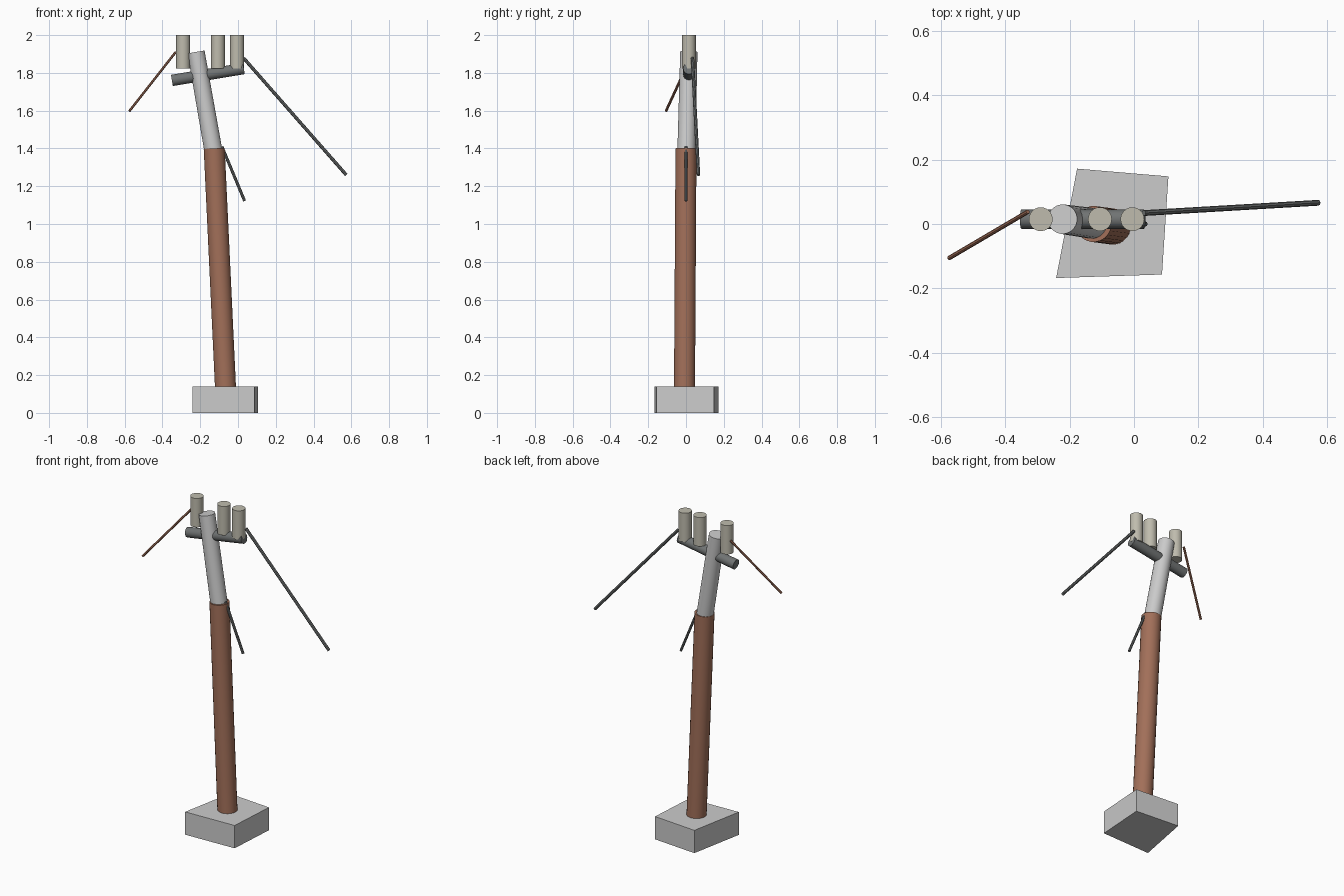
import bpy, bmesh
from mathutils import Vector

if "Cube" in bpy.data.objects:
    bpy.data.objects.remove(bpy.data.objects["Cube"])


def material(name, rgb):
    m = bpy.data.materials.new(name)
    m.diffuse_color = (*rgb, 1)
    m.use_nodes = True
    m.node_tree.nodes["Principled BSDF"].inputs["Base Color"].default_value = m.diffuse_color
    return m


rust = material("rust", (0.36, 0.16, 0.10))
ceramic = material("ceramic", (0.52, 0.50, 0.42))
dark_steel = material("dark_steel", (0.16, 0.17, 0.17))


def rod(name, start, end, r1, r2=None, sides=24, mat=None):
    """Capped cylinder or cone running between two points."""
    a, b = Vector(start), Vector(end)
    d = b - a
    bpy.ops.mesh.primitive_cone_add(
        vertices=sides, radius1=r1, radius2=r1 if r2 is None else r2,
        depth=d.length, location=(a + b) / 2,
        rotation=d.to_track_quat('Z', 'Y').to_euler())
    ob = bpy.context.object
    ob.name = name
    bpy.ops.object.shade_smooth_by_angle()
    if mat:
        ob.data.materials.append(mat)
    return ob


# Uneven four-cornered footing block
bm = bmesh.new()
corners = [(-0.242, -0.168), (0.087, -0.157), (0.107, 0.148), (-0.177, 0.172)]
face = bm.faces.new([bm.verts.new((x, y, 0)) for x, y in corners])
side = bmesh.ops.extrude_face_region(bm, geom=[face])
top = [v for v in side["geom"] if isinstance(v, bmesh.types.BMVert)]
bmesh.ops.translate(bm, verts=top, vec=(0, 0, 0.14))
bmesh.ops.recalc_face_normals(bm, faces=bm.faces)
mesh = bpy.data.meshes.new("footing")
bm.to_mesh(mesh)
bm.free()
bpy.context.collection.objects.link(bpy.data.objects.new("footing", mesh))

# Leaning pole in two bent sections
rod("lower_pole", (-0.066, -0.008, 0.13), (-0.126, 0, 1.4), 0.056, mat=rust)
rod("upper_pole", (-0.13, 0.002, 1.385), (-0.222, 0.015, 1.91), 0.048, 0.046)

# Tilted crossarm through the upper pole
rod("crossarm", (-0.35, 0.015, 1.76), (0.031, 0.015, 1.823), 0.03,
    mat=dark_steel)

# Upright insulators
for i, x in enumerate((-0.29, -0.106, -0.005)):
    rod(f"insulator_{i + 1}", (x, 0.015, 1.823), (x, 0.015, 2.0), 0.037,
        mat=ceramic)

# Broken hanging wires
rod("left_wire", (-0.33, 0.038, 1.91), (-0.575, -0.106, 1.598), 0.007,
    sides=8, mat=rust)
rod("right_wire", (0.03, 0.034, 1.878), (0.573, 0.066, 1.26), 0.009,
    sides=8, mat=dark_steel)
rod("pole_wire", (-0.085, 0, 1.41), (0.035, 0, 1.122), 0.008,
    sides=8, mat=dark_steel)
